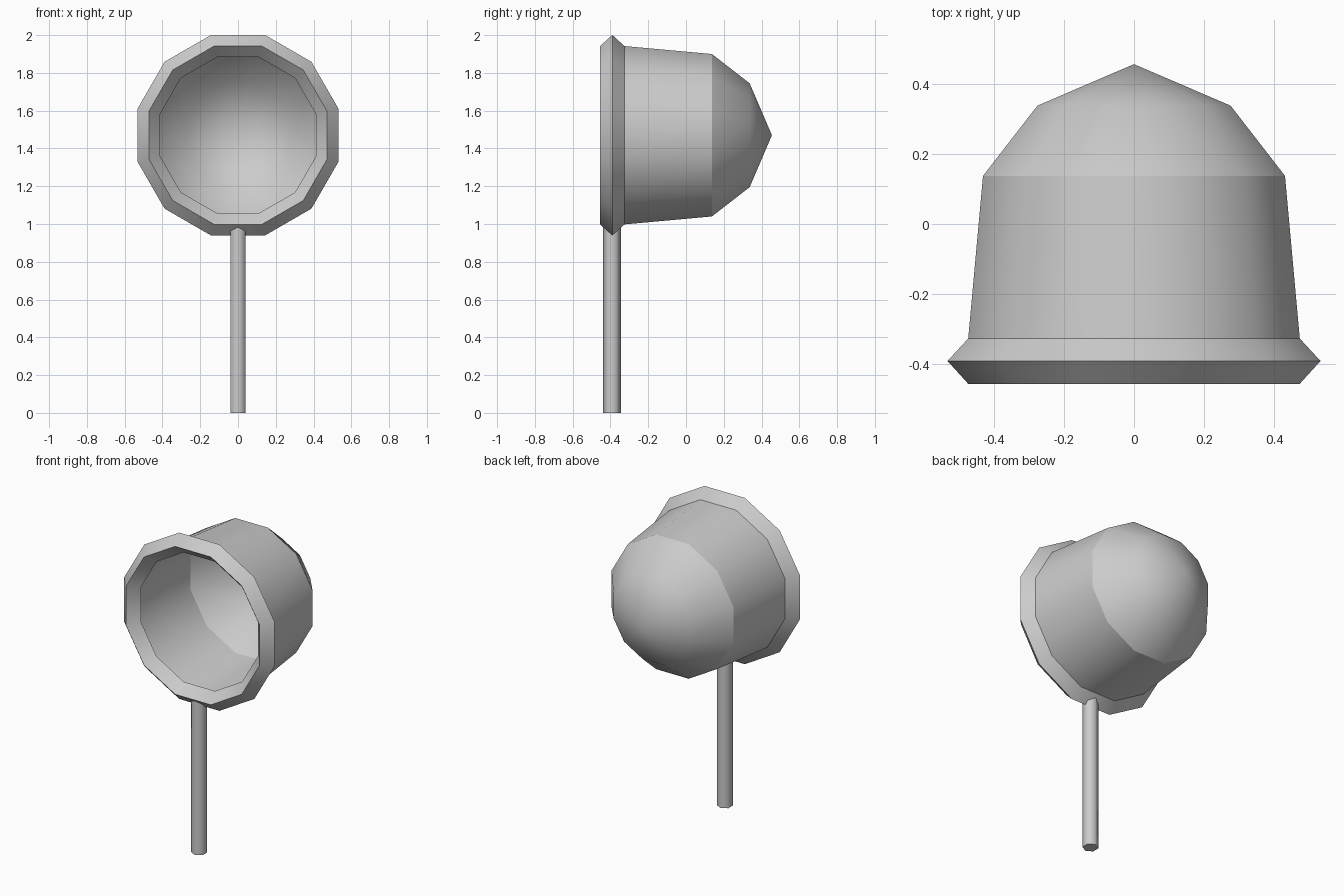
import bpy, bmesh
from math import cos, sin, pi, radians

if "Cube" in bpy.data.objects:
    bpy.data.objects.remove(bpy.data.objects["Cube"])

SIDES = 12
CENTRE_Z = 1.47


def finish(name, bm, angle):
    bmesh.ops.recalc_face_normals(bm, faces=bm.faces[:])
    mesh = bpy.data.meshes.new(name)
    bm.to_mesh(mesh)
    bm.free()
    obj = bpy.data.objects.new(name, mesh)
    bpy.context.collection.objects.link(obj)
    bpy.ops.object.select_all(action='DESELECT')
    obj.select_set(True)
    bpy.context.view_layer.objects.active = obj
    bpy.ops.object.shade_smooth_by_angle(angle=radians(angle))
    return obj


def lathe_y(name, profile, closed=False, tip=None, angle=31):
    """Turn (y, flat-to-centre radius) points around a y axis, flats facing up."""
    bm = bmesh.new()
    rings = []
    for y, apothem in profile:
        r = apothem / cos(pi / SIDES)
        angles = [2 * pi * (i + 0.5) / SIDES for i in range(SIDES)]
        rings.append([bm.verts.new((r * cos(a), y, CENTRE_Z + r * sin(a))) for a in angles])
    pairs = list(zip(rings, rings[1:]))
    if closed:
        pairs.append((rings[-1], rings[0]))
    for a, b in pairs:
        for i in range(SIDES):
            j = (i + 1) % SIDES
            bm.faces.new((a[i], a[j], b[j], b[i]))
    if tip is not None:
        point = bm.verts.new((0, tip, CENTRE_Z))
        for i in range(SIDES):
            bm.faces.new((rings[-1][i], rings[-1][(i + 1) % SIDES], point))
    return finish(name, bm, angle)


# Open thin-walled cup with a domed end
lathe_y("cup", [(-0.326, 0.472), (0.137, 0.43), (0.337, 0.275)], tip=0.455)

# Diamond-section rim around the mouth
lathe_y("rim", [(-0.455, 0.472), (-0.39, 0.531), (-0.326, 0.472), (-0.39, 0.413)], closed=True)

# Six-sided handle, ending inside the rim
bm = bmesh.new()
bmesh.ops.create_cone(bm, cap_ends=True, segments=6, radius1=0.047, radius2=0.047, depth=1.0)
for v in bm.verts:
    a = v.co.copy()
    v.co = (a.x, a.y - 0.392, a.z + 0.5)
handle = finish("handle", bm, 62)
